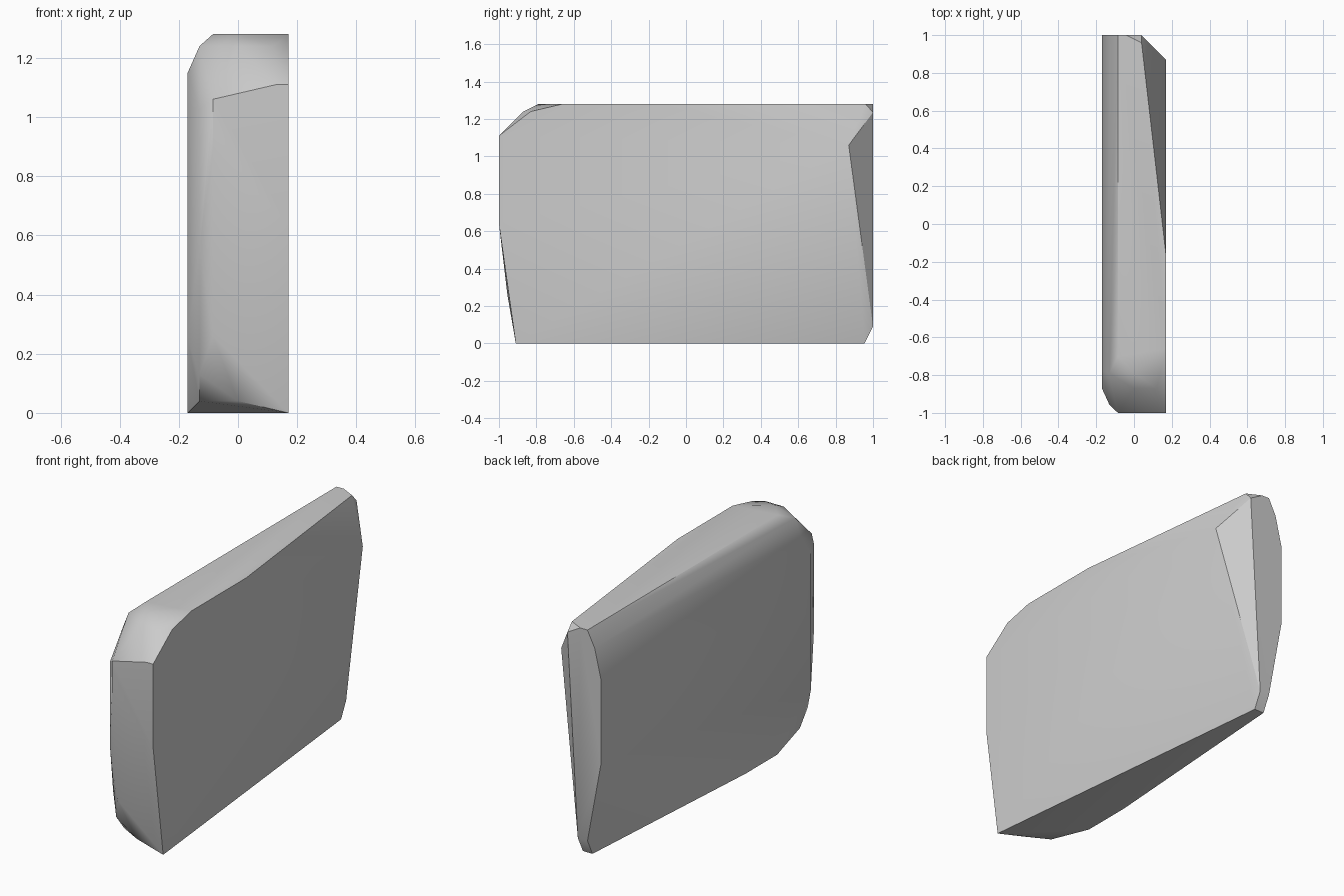
import bpy
import bmesh
import math

# Remove the default cube only
cube = bpy.data.objects.get("Cube")
if cube:
    bpy.data.objects.remove(cube, do_unlink=True)

# Overall slab limits
HALF_WIDTH, HALF_LENGTH, HEIGHT = 0.17, 1.0, 1.28


def make_material(name, rgb):
    mat = bpy.data.materials.new(name)
    mat.use_nodes = True
    color = (*rgb, 1.0)
    mat.diffuse_color = color
    node = next(n for n in mat.node_tree.nodes if n.type == "BSDF_PRINCIPLED")
    node.inputs["Base Color"].default_value = color
    node.inputs["Roughness"].default_value = 0.9
    return mat


def on_side(x, outline):
    """Outline given as y, z on a plane of constant x."""
    return [(x, y, z) for y, z in outline]


def on_end(y, outline):
    """Outline given as x, z on a plane of constant y."""
    return [(x, y, z) for x, z in outline]


def on_level(z, outline):
    """Outline given as x, y on a plane of constant z."""
    return [(x, y, z) for x, y in outline]


def make_stone(name, points, mat):
    """Wrap the flat facets in one chiselled solid."""
    bm = bmesh.new()
    for point in points:
        bm.verts.new(point)
    hull = bmesh.ops.convex_hull(bm, input=bm.verts[:])
    inside = [v for v in bm.verts if not v.link_faces]
    bmesh.ops.delete(bm, geom=inside, context="VERTS")
    bmesh.ops.dissolve_limit(bm, angle_limit=math.radians(1),
                             verts=bm.verts[:], edges=bm.edges[:])
    bmesh.ops.recalc_face_normals(bm, faces=bm.faces[:])
    mesh = bpy.data.meshes.new(name)
    bm.to_mesh(mesh)
    bm.free()
    mesh.materials.append(mat)
    obj = bpy.data.objects.new(name, mesh)
    bpy.context.collection.objects.link(obj)
    bpy.ops.object.select_all(action="DESELECT")
    obj.select_set(True)
    bpy.context.view_layer.objects.active = obj
    bpy.ops.object.shade_smooth_by_angle(angle=math.radians(30))
    return obj


# Broad side facets
broad_side = on_side(HALF_WIDTH, [
    (-0.91, 0), (-1, 0.64), (-1, 1.11), (-0.83, 1.24),
    (-0.66, HEIGHT), (-0.17, HEIGHT), (0.87, 1.06)])
rounded_side = on_side(-HALF_WIDTH, [
    (-0.29, 0), (-0.57, 0), (-0.87, 0.25), (-0.87, 1.02),
    (-0.78, 1.15), (1, 1.02), (1, 0.55)])

# Narrow back facet
back_end = on_end(HALF_LENGTH, [
    (-0.12, 0.28), (-0.085, 0.09), (-0.025, 0.09), (0.04, 1.235),
    (-0.04, HEIGHT), (-0.085, HEIGHT), (-0.13, 1.19)])

# Worn front facet and its rounded corner
front_end = on_end(-HALF_LENGTH, [(-0.085, 0.89), (-0.085, 1.06), (0.13, 1.11)])
front_bevel = on_side(-0.13, [
    (-0.83, 0.04), (-0.9, 0.13), (-0.957, 0.56),
    (-0.957, 1.025), (-0.79, 1.24)])
front_toe = [(0, -0.9, 0.04), (-0.085, -0.955, 0.26)]
front_brow = [(0, -0.87, 1.24), (0.12, -0.87, 1.24)]

# Top and bottom facets
top = on_level(HEIGHT, [(-0.085, -0.7), (0, -0.79), (0.04, 0.96)])
bottom = on_level(0, [(-0.085, 0.955), (-0.025, 0.955)])

stone_grey = make_material("stone_grey", (0.6, 0.6, 0.6))
make_stone("stone_slab",
           broad_side + rounded_side + back_end + front_end + front_bevel
           + front_toe + front_brow + top + bottom,
           stone_grey)
